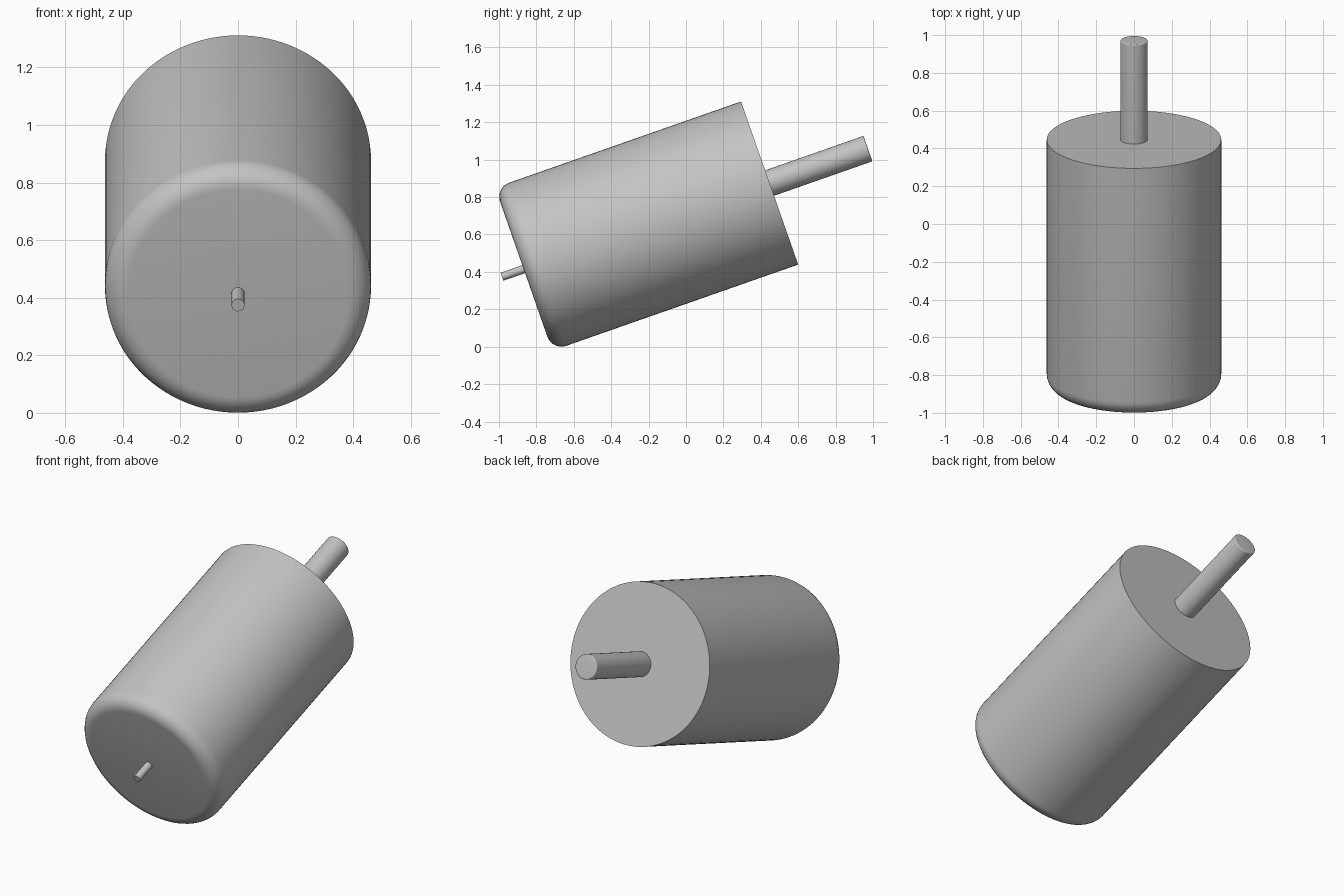
import bpy, bmesh, math
from mathutils import Matrix

cube = bpy.data.objects.get("Cube")
if cube:
    bpy.data.objects.remove(cube, do_unlink=True)

# Single grey metal
metal = bpy.data.materials.new("grey metal")
metal.use_nodes = True
GREY = (0.55, 0.55, 0.55, 1)
metal.diffuse_color = GREY
metal.node_tree.nodes["Principled BSDF"].inputs["Base Color"].default_value = GREY

# Motor axis: origin at the centre of the rear face, local +z towards the back
TILT = math.radians(19.3)
PLACE = Matrix.Translation((0, 0.447, 0.875)) @ Matrix.Rotation(TILT - math.pi / 2, 4, 'X')


def rod(name, radius, start, end, sides, round_start=0, round_end=0):
    """Capped cylinder along the motor axis with optional rounded rims."""
    bm = bmesh.new()
    bmesh.ops.create_cone(bm, cap_ends=True, segments=sides, radius1=radius,
                          radius2=radius, depth=end - start,
                          matrix=Matrix.Translation((0, 0, (start + end) / 2)))
    for z, size in ((start, round_start), (end, round_end)):
        if size:
            rim = [e for e in bm.edges
                   if all(abs(v.co.z - z) < 1e-4 for v in e.verts)]
            bmesh.ops.bevel(bm, geom=rim, offset=size, segments=8,
                            profile=0.5, affect='EDGES')
    mesh = bpy.data.meshes.new(name)
    bm.to_mesh(mesh)
    bm.free()
    mesh.materials.append(metal)
    obj = bpy.data.objects.new(name, mesh)
    obj.matrix_world = PLACE
    bpy.context.collection.objects.link(obj)
    bpy.ops.object.select_all(action='DESELECT')
    obj.select_set(True)
    bpy.context.view_layer.objects.active = obj
    bpy.ops.object.shade_smooth_by_angle(angle=math.radians(30))
    return obj


# Body with rounded front rim, output shaft at the back, thin pin at the front
rod("motor_body", 0.462, -1.393, 0, 96, round_start=0.08)
rod("output_shaft", 0.072, -0.02, 0.557, 48, round_end=0.006)
rod("front_pin", 0.0225, -1.516, -1.37, 32)
